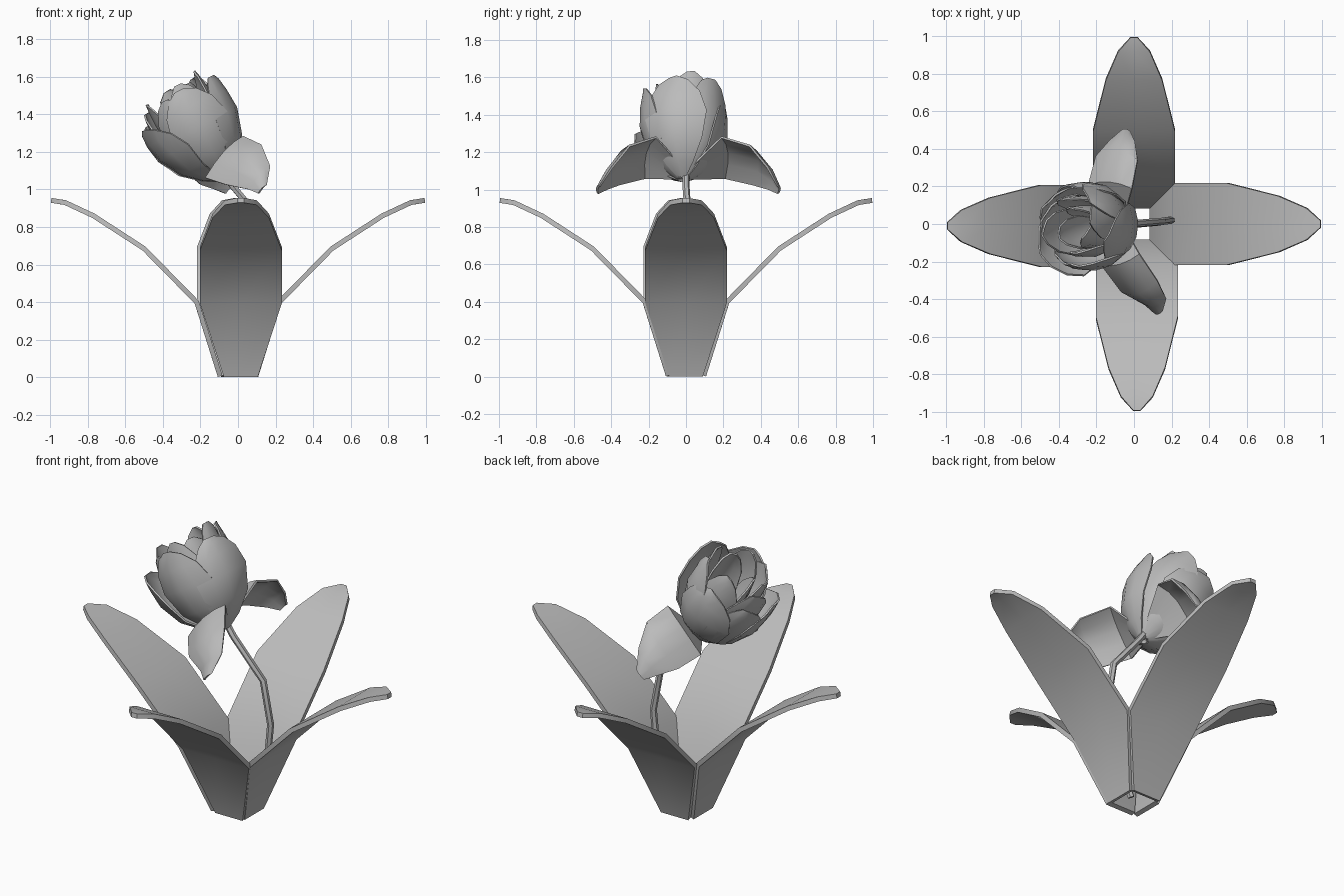
import bpy
from math import cos, sin, radians
from mathutils import Vector, Matrix

old = bpy.data.objects.get("Cube")
if old:
    bpy.data.objects.remove(old, do_unlink=True)

grey = bpy.data.materials.new("plain_grey")
grey.use_nodes = True
grey.diffuse_color = (0.5, 0.5, 0.5, 1)
grey.node_tree.nodes["Principled BSDF"].inputs["Base Color"].default_value = (0.5, 0.5, 0.5, 1)


def finish(obj, angle):
    bpy.ops.object.select_all(action='DESELECT')
    obj.select_set(True)
    bpy.context.view_layer.objects.active = obj
    for mod in list(obj.modifiers):
        bpy.ops.object.modifier_apply(modifier=mod.name)
    bpy.ops.object.shade_smooth_by_angle(angle=radians(angle))


def sheet(name, rows, thickness, offset=0.0, angle=40):
    """Thickened sheet through rows of points that share one length."""
    n = len(rows[0])
    verts = [p for row in rows for p in row]
    faces = [(i * n + j, i * n + j + 1, (i + 1) * n + j + 1, (i + 1) * n + j)
             for i in range(len(rows) - 1) for j in range(n - 1)]
    mesh = bpy.data.meshes.new(name)
    mesh.from_pydata(verts, [], faces)
    mesh.materials.append(grey)
    obj = bpy.data.objects.new(name, mesh)
    bpy.context.collection.objects.link(obj)
    mod = obj.modifiers.new("thickness", 'SOLIDIFY')
    mod.thickness = thickness
    mod.offset = offset
    finish(obj, angle)
    return obj


# Four long leaves: (distance out, height, half width)
leaf_profile = [(0.095, 0.005, 0.09), (0.22, 0.4, 0.218), (0.5, 0.685, 0.218),
                (0.77, 0.86, 0.15), (0.92, 0.93, 0.085), (0.995, 0.942, 0.018)]
for side, turn, shift in (("left", 0, 0), ("back", 90, 0),
                          ("right", 180, 0.01), ("front", 270, 0.015)):
    spin = Matrix.Rotation(radians(turn), 3, 'Z')
    rows = [[spin @ Vector((d, k * w + shift, z)) for k in (-1, 0, 1)]
            for d, z, w in leaf_profile]
    sheet(side + "_leaf", rows, 0.026)

# Bent stem
stem_path = [(0.02, 0, 0.03), (0.13, 0.01, 0.25), (0.185, 0.02, 0.4), (0.2, 0.02, 0.55),
             (0.155, 0.015, 0.8), (-0.03, 0, 1.02), (-0.1, 0, 1.12)]
curve = bpy.data.curves.new("stem", 'CURVE')
curve.dimensions = '3D'
curve.bevel_depth = 0.019
curve.bevel_resolution = 1
curve.use_fill_caps = True
line = curve.splines.new('POLY')
line.points.add(len(stem_path) - 1)
for point, co in zip(line.points, stem_path):
    point.co = (*co, 1)
curve.materials.append(grey)
stem = bpy.data.objects.new("stem", curve)
bpy.context.collection.objects.link(stem)
bpy.ops.object.select_all(action='DESELECT')
stem.select_set(True)
bpy.context.view_layer.objects.active = stem
bpy.ops.object.convert(target='MESH')
finish(bpy.context.object, 50)

# Drooping petals: a spine, a side direction and half widths along it
droop_widths = (0.3, 1.0, 0.95, 0.55, 0.2)


def drooping_petal(name, spine, side):
    side = Vector(side)
    rows = []
    for i, (p, w) in enumerate(zip(spine, droop_widths)):
        bulge = Vector((0, p[1], 0.25)) * (0.12 * w)
        rows.append([Vector(p) + side * (k * w) + bulge * (1 - k * k)
                     for k in (-1, -0.5, 0, 0.5, 1)])
    sheet(name, rows, 0.012)


drooping_petal("front_drooping_petal",
               [(-0.08, -0.03, 1.09), (-0.07, -0.19, 1.17), (0.03, -0.33, 1.13),
                (0.115, -0.41, 1.06), (0.13, -0.465, 1.0)], (0.1, 0.03, 0.11))
drooping_petal("back_drooping_petal",
               [(-0.09, 0.03, 1.09), (-0.125, 0.2, 1.17), (-0.09, 0.35, 1.13),
                (-0.06, 0.44, 1.06), (-0.045, 0.49, 1.0)], (0.115, -0.01, 0.11))

# Tilted bloom: rows of (height, radius, half width) as shares of each petal's size
petal_profile = [(0, 0.12, 1), (0.1, 0.42, 1), (0.3, 0.8, 1), (0.58, 1, 1),
                 (0.8, 0.99, 0.8), (0.94, 0.94, 0.48), (1, 0.9, 0.15)]
bloom = Matrix.Translation((-0.08, -0.015, 1.06)) @ Matrix.Rotation(radians(-30), 4, 'Y')


def bloom_petal(name, turn, height, radius, spread, lean=0.0):
    rows = []
    for h, r, w in petal_profile:
        row = []
        for k in (-1, -0.5, 0, 0.5, 1):
            a = radians(turn + k * w * spread)
            reach = radius * r * (1 + 0.05 * k) + lean * h * h
            row.append(bloom @ Vector((reach * cos(a), reach * sin(a), height * h)))
        rows.append(row)
    sheet(name, rows, 0.01)


layers = {
    "outer_petal": [(-15, 0.5, 0.245, 44, 0), (95, 0.46, 0.23, 46, 0.01),
                    (205, 0.43, 0.24, 50, 0.05), (150, 0.44, 0.235, 40, 0.02)],
    "middle_petal": [(-82, 0.52, 0.23, 46, 0), (50, 0.54, 0.215, 42, 0),
                     (165, 0.5, 0.205, 48, 0), (250, 0.51, 0.21, 40, 0)],
    "inner_petal": [(15, 0.57, 0.175, 45, 0), (100, 0.55, 0.165, 45, 0),
                    (190, 0.54, 0.165, 48, 0.01), (285, 0.55, 0.16, 45, 0)],
    "core_petal": [(-30, 0.53, 0.115, 65, 0), (90, 0.5, 0.11, 62, 0),
                   (210, 0.49, 0.11, 65, 0)],
}
for layer, petals in layers.items():
    for number, settings in enumerate(petals, 1):
        bloom_petal(f"{layer}_{number}", *settings)
